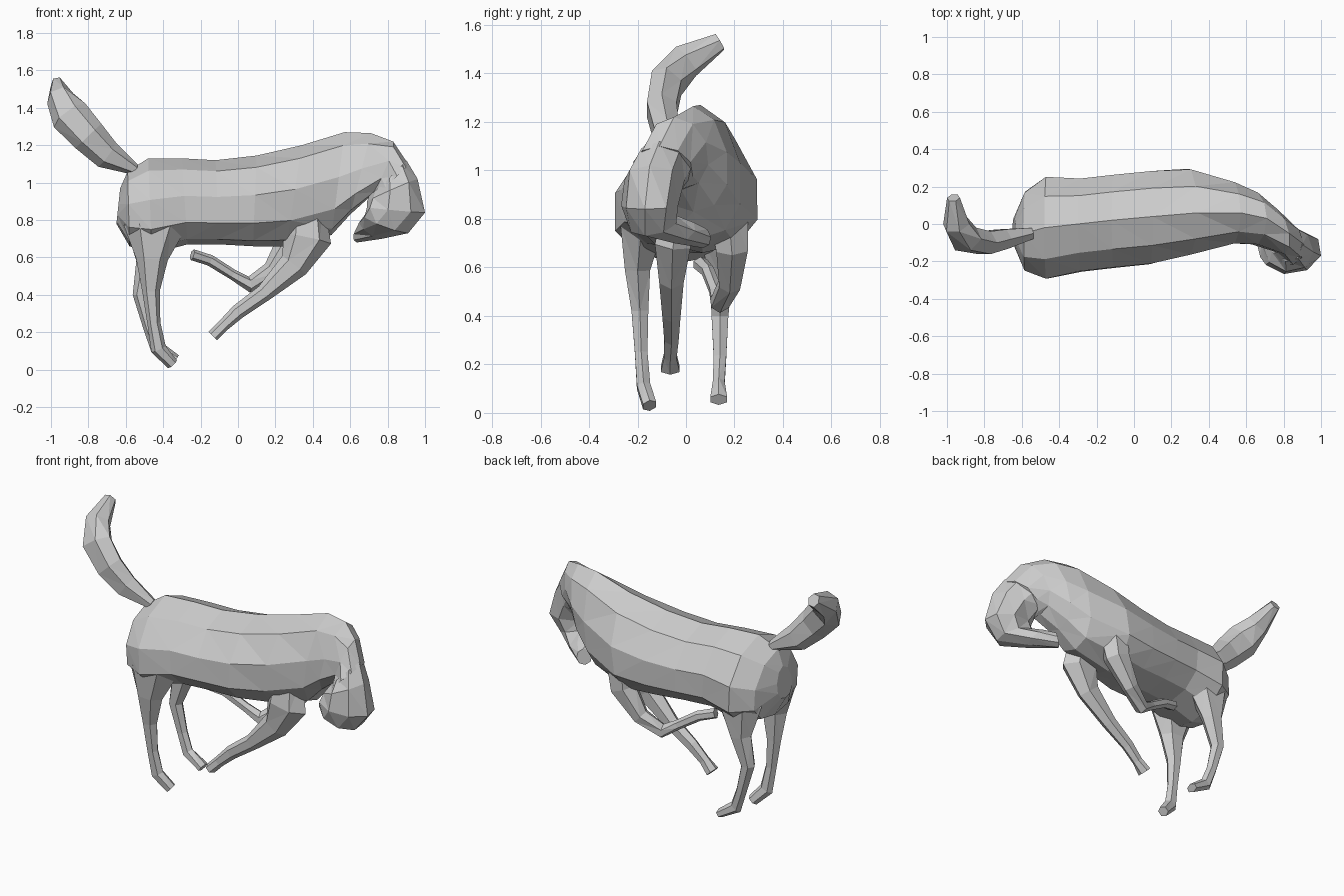
import bpy, bmesh, math
from mathutils import Vector


def skin(name, rings):
    """Skin a list of vertex rings, cap the ends and keep flat triangles."""
    bm = bmesh.new()
    loops = [[bm.verts.new(p) for p in ring] for ring in rings]
    n = len(loops[0])
    for a, b in zip(loops, loops[1:]):
        for i in range(n):
            j = (i + 1) % n
            bm.faces.new((a[i], a[j], b[j], b[i]))
    bm.faces.new(loops[0][::-1])
    bm.faces.new(loops[-1])
    bmesh.ops.recalc_face_normals(bm, faces=bm.faces)
    bmesh.ops.triangulate(bm, faces=bm.faces)
    mesh = bpy.data.meshes.new(name)
    bm.to_mesh(mesh)
    bm.free()
    obj = bpy.data.objects.new(name, mesh)
    bpy.context.collection.objects.link(obj)
    return obj


def body_ring(top, bottom, width, yaw=0, sag=0.2, n=10):
    """Pear-shaped section between an upper and a lower point."""
    top, bottom = Vector(top), Vector(bottom)
    mid, half = (top + bottom) / 2, (top - bottom) / 2
    side = Vector((math.sin(math.radians(yaw)), math.cos(math.radians(yaw)), 0))
    ring = []
    for i in range(n):
        t = 2 * math.pi * i / n
        s = math.sin(t)
        ring.append(mid + half * (math.cos(t) - sag * s * s) + side * width * s * 1.04)
    return ring


def limb(name, stations, n=6):
    """Tube through (x, y, z, depth, breadth) stations."""
    pts = [Vector(s[:3]) for s in stations]
    rings = []
    for i, s in enumerate(stations):
        tan = (pts[min(i + 1, len(pts) - 1)] - pts[max(i - 1, 0)]).normalized()
        depth = tan.cross(Vector((0, 1, 0))).normalized()
        side = depth.cross(tan).normalized()
        rings.append([pts[i] + depth * s[3] * math.cos(2 * math.pi * k / n)
                      + side * s[4] * math.sin(2 * math.pi * k / n) for k in range(n)])
    return skin(name, rings)


# Torso, arched neck
torso = [
    ((-.63, -.04, .97), (-.65, -.04, .78), .07),
    ((-.59, -.05, 1.06), (-.58, -.03, .66), .21),
    ((-.48, -.02, 1.13), (-.46, -.02, .62), .275),
    ((-.30, 0, 1.13), (-.27, -.01, .67), .25),
    ((-.12, .02, 1.12), (-.10, .01, .67), .25),
    ((.10, .04, 1.145), (.08, .03, .66), .25),
    ((.34, .06, 1.20), (.26, .07, .66), .23),
    ((.57, .06, 1.27), (.50, .06, .72), .165),
    ((.71, .03, 1.265), (.60, .03, .83), .14),
    ((.83, -.05, 1.22), (.70, -.02, .92), .125, -10, 0),
    ((.91, -.11, 1.10), (.71, -.08, .91), .12, -5, 0),
]
skin("body_and_neck", [body_ring(*r) for r in torso])

# Head tucked back beneath the neck
head = [
    ((.90, -.11, 1.12), (.70, -.06, .93), .11, -5),
    ((.96, -.15, 1.02), (.69, -.11, .90), .12, 5),
    ((1.0, -.17, .84), (.69, -.13, .87), .12, 20),
    ((.91, -.17, .73), (.68, -.10, .83), .105, 30),
    ((.77, -.05, .70), (.665, -.01, .80), .08, 35),
    ((.635, .07, .68), (.655, .06, .77), .045, 35),
]
skin("head", [body_ring(*r, sag=0, n=8) for r in head])

# Tail
limb("tail", [
    (-.55, -.05, 1.07, .03, .035), (-.70, -.08, 1.15, .08, .06),
    (-.80, -.10, 1.25, .095, .07), (-.90, -.08, 1.36, .105, .075),
    (-.95, .00, 1.45, .075, .075), (-.965, .14, 1.53, .035, .04)])

# Hind legs
limb("hind_leg_near", [
    (-.44, -.13, .95, .10, .08), (-.445, -.185, .76, .165, .10),
    (-.46, -.20, .59, .085, .06), (-.465, -.19, .42, .047, .04),
    (-.45, -.185, .25, .035, .03), (-.425, -.175, .11, .042, .032),
    (-.35, -.15, .03, .032, .032)])
limb("hind_leg_far", [
    (-.45, .10, .95, .10, .08), (-.45, .13, .76, .155, .09),
    (-.475, .145, .57, .07, .055), (-.52, .14, .40, .043, .04),
    (-.475, .14, .23, .033, .03), (-.435, .135, .12, .038, .028),
    (-.33, .135, .055, .026, .04)])

# Front legs, both folding backwards
limb("front_leg_near", [
    (.37, -.02, .90, .09, .08), (.37, -.055, .70, .13, .085),
    (.30, -.06, .56, .08, .058), (.14, -.06, .41, .046, .043),
    (0, -.06, .31, .04, .034), (-.08, -.065, .235, .032, .03),
    (-.135, -.065, .18, .032, .045)])
limb("front_leg_far", [
    (.32, .17, .90, .10, .10), (.29, .19, .68, .085, .075),
    (.18, .18, .53, .05, .05), (.06, .14, .455, .043, .043),
    (-.03, .12, .51, .028, .028), (-.15, .09, .585, .03, .028),
    (-.245, .06, .615, .03, .035)])
